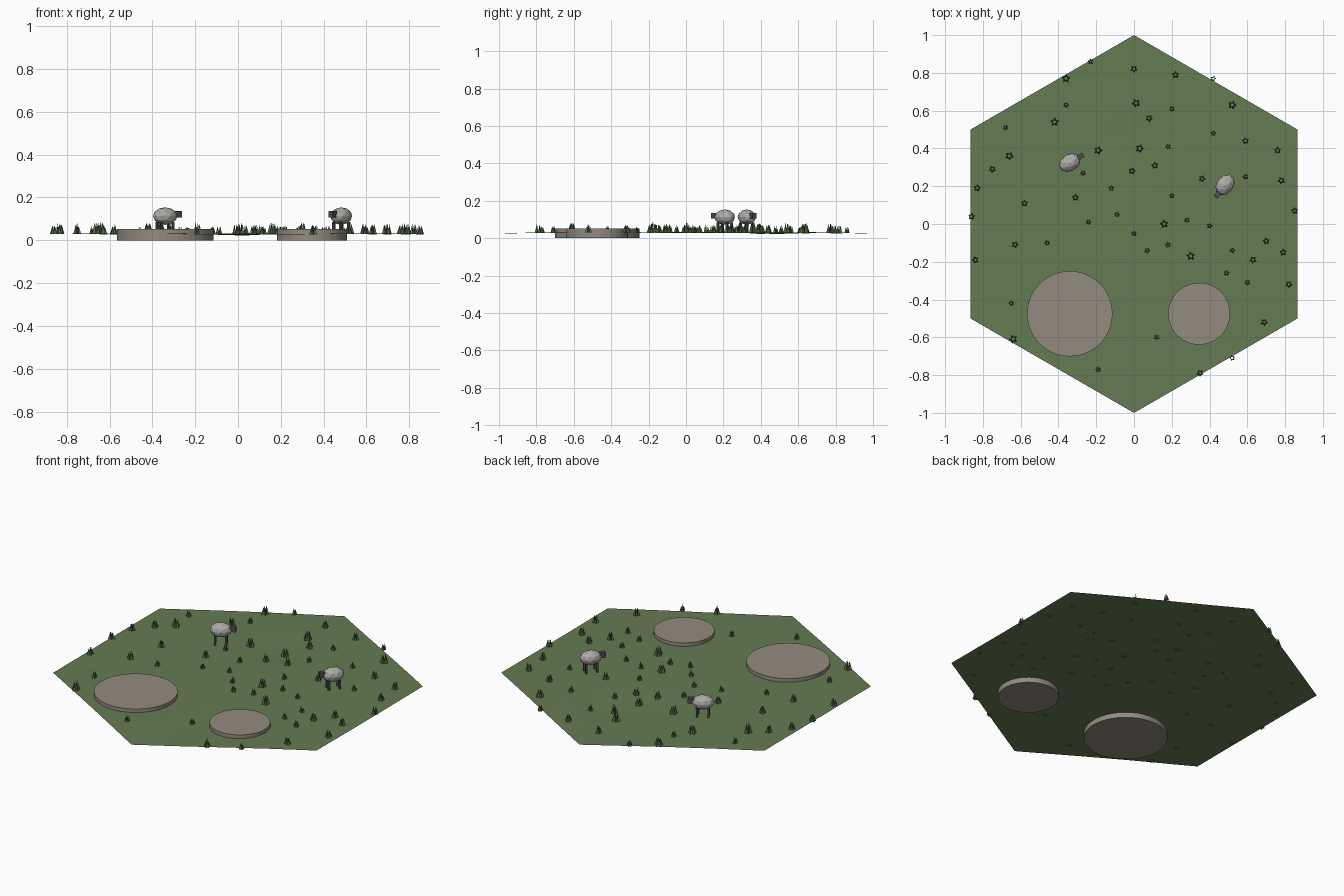
import bpy, bmesh, math, random
from mathutils import Matrix, Vector

if "Cube" in bpy.data.objects:
    bpy.data.objects.remove(bpy.data.objects["Cube"])

random.seed(4)

def material(name, rgb):
    m = bpy.data.materials.new(name)
    m.diffuse_color = (*rgb, 1)
    m.use_nodes = True
    m.node_tree.nodes["Principled BSDF"].inputs["Base Color"].default_value = m.diffuse_color
    return m

GRASS = material("grass", (0.13, 0.20, 0.085))
BLADE = material("blade", (0.09, 0.155, 0.065))
STONE = material("stone", (0.29, 0.26, 0.215))
WOOL = material("wool", (0.42, 0.41, 0.39))
DARK = material("dark_hide", (0.08, 0.07, 0.065))

def finish(bm, name, mat):
    me = bpy.data.meshes.new(name)
    bm.to_mesh(me)
    bm.free()
    me.materials.append(mat)
    ob = bpy.data.objects.new(name, me)
    bpy.context.collection.objects.link(ob)
    return ob

def ground_z(x, y):
    dip = math.exp(-(x * x + (y - 0.45) ** 2) / 0.02)
    return 0.031 + 0.002 * math.sin(5 * x + 1) * math.cos(4 * y) - 0.008 * dip - 0.004 * y ** 4

# Hexagonal meadow: a thin, gently uneven sheet
bm = bmesh.new()
bmesh.ops.create_circle(bm, cap_ends=True, cap_tris=True, segments=6, radius=1)
bmesh.ops.subdivide_edges(bm, edges=bm.edges[:], cuts=7, use_grid_fill=True)
# put a corner on the y axis
if max(v.co.y for v in bm.verts) < 0.95:
    bmesh.ops.rotate(bm, verts=bm.verts[:], matrix=Matrix.Rotation(math.pi / 6, 3, 'Z'))
for v in bm.verts:
    v.co.z = ground_z(v.co.x, v.co.y)
bmesh.ops.triangulate(bm, faces=bm.faces[:])
bmesh.ops.recalc_face_normals(bm, faces=bm.faces[:])
bm.faces.ensure_lookup_table()
if bm.faces[0].normal.z < 0:
    bmesh.ops.reverse_faces(bm, faces=bm.faces[:])
finish(bm, "meadow", GRASS)

# Flat stone discs, set through the meadow
for name, x, y, r in (("large_stone_disc", -0.34, -0.475, 0.226),
                      ("small_stone_disc", 0.345, -0.475, 0.164)):
    bm = bmesh.new()
    bmesh.ops.create_cone(bm, cap_ends=True, segments=48, radius1=r, radius2=r, depth=0.052,
                          matrix=Matrix.Translation((x, y, 0.026)))
    finish(bm, name, STONE)

# Grass tufts: positions by size, hundredths of a unit
TUFTS = {
    1.2: [(-36, 77), (1, 64), (-66, 36), (-19, 39), (16, 0), (30, -17), (-64, -61), (52, 63),
          (-42, 54), (3, 40)],
    1.0: [(0, 82), (22, 79), (8, 56), (-75, 29), (-1, 28), (-58, 11), (-31, 14), (36, 24),
          (11, 31), (78, 23), (76, 39), (-86, 4), (-83, 19), (-63, -11), (-84, -19), (63, -19),
          (79, -15), (82, -32), (69, -52), (35, -79), (70, -9), (59, 44), (85, 7)],
    0.8: [(-23, 86), (42, 77), (-36, 63), (20, 61), (-68, 51), (42, 48), (18, 41), (-27, 27),
          (-12, 19), (20, 15), (59, 25), (-24, 1), (-9, 5), (0, -5), (28, 2), (40, -1),
          (7, -14), (18, -11), (52, -14), (60, -31), (49, -26), (-46, -10), (-65, -42),
          (-19, -77), (12, -60), (52, -71)],
}
bm = bmesh.new()
for size, spots in TUFTS.items():
    for px, py in spots:
        base = Vector((px / 100, py / 100, ground_z(px / 100, py / 100) - 0.002))
        turn = random.uniform(0, 6.28)
        for i in range(5):
            a = turn + i * math.tau / 5
            out = Vector((math.cos(a), math.sin(a), 0))
            h = size * random.uniform(0.036, 0.05)
            # each blade is a three-sided spike leaning inward
            foot = base + out * 0.0115 * size
            ring = [bm.verts.new(foot + 0.0085 * size *
                    Vector((math.cos(a + k * math.tau / 3), math.sin(a + k * math.tau / 3), 0)))
                    for k in range(3)]
            tip = bm.verts.new(base + out * 0.007 * size + Vector((0, 0, h)))
            for k in range(3):
                bm.faces.new((ring[k], ring[(k + 1) % 3], tip))
            bm.faces.new(ring[::-1])
finish(bm, "grass_tufts", BLADE)

# Sheep: faceted woolly body, block head and four legs
def sheep(name, x, y, angle):
    place = Matrix.Translation((x, y, 0)) @ Matrix.Rotation(math.radians(angle), 4, 'Z')

    def box(bm, loc, size):
        bmesh.ops.create_cube(bm, size=1, matrix=place @ Matrix.Translation(loc)
                              @ Matrix.Diagonal((*size, 1)))
    bm = bmesh.new()
    bmesh.ops.create_icosphere(bm, subdivisions=2, radius=1, matrix=place
                               @ Matrix.Translation((0, 0, 0.113))
                               @ Matrix.Diagonal((0.061, 0.045, 0.041, 1)))
    finish(bm, name + "_body", WOOL)
    bm = bmesh.new()
    box(bm, (0.066, 0, 0.121), (0.034, 0.026, 0.03))
    finish(bm, name + "_head", DARK)
    bm = bmesh.new()
    for sx in (-1, 1):
        for sy in (-1, 1):
            box(bm, (sx * 0.031, sy * 0.02, 0.057), (0.011, 0.011, 0.056))
    finish(bm, name + "_legs", DARK)

sheep("left_sheep", -0.34, 0.325, 30)
sheep("right_sheep", 0.482, 0.207, 233)
